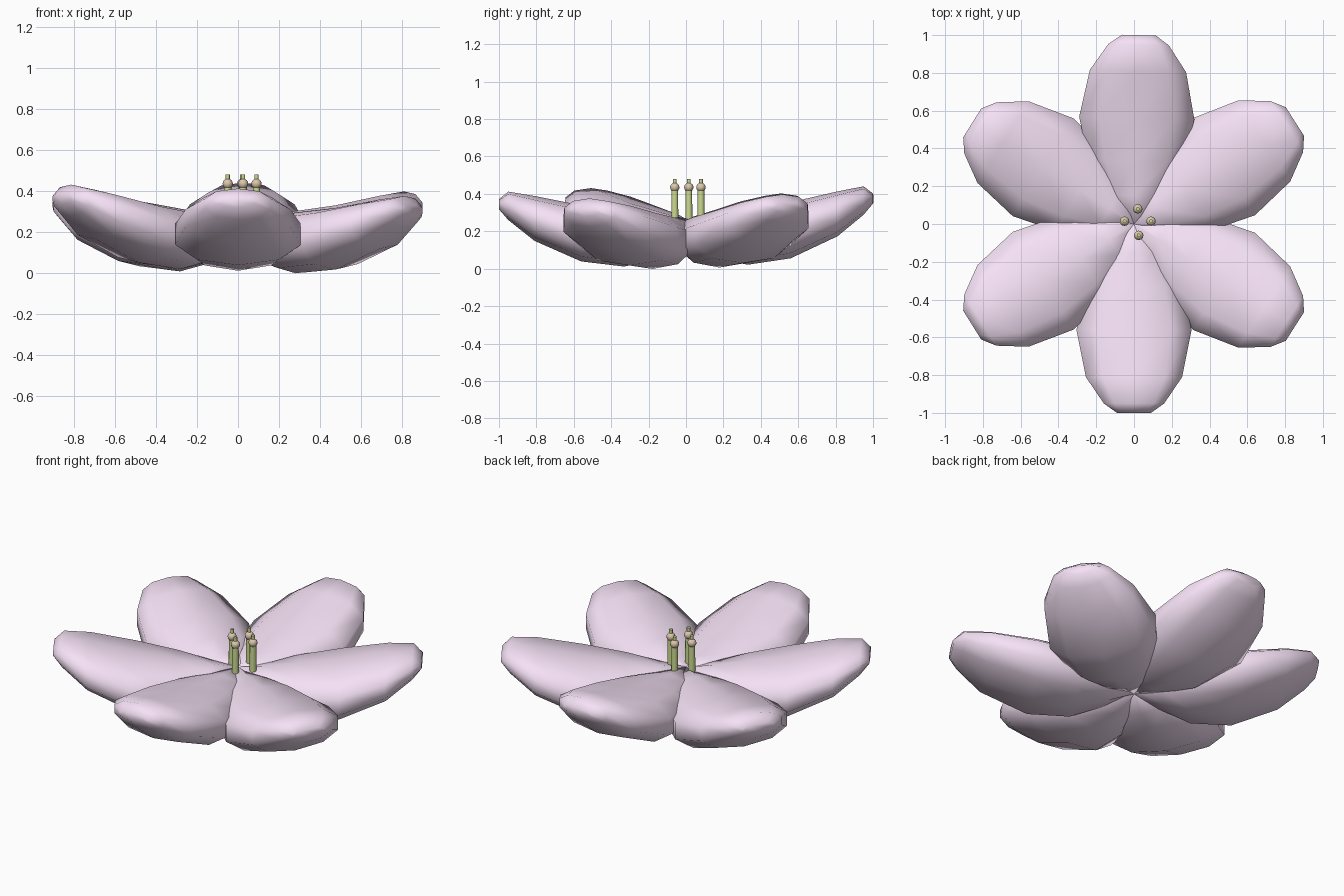
import bpy, bmesh, math
from mathutils import Matrix, Vector

if "Cube" in bpy.data.objects:
    bpy.data.objects.remove(bpy.data.objects["Cube"])


def material(name, rgb):
    m = bpy.data.materials.new(name)
    m.diffuse_color = (*rgb, 1)
    m.use_nodes = True
    m.node_tree.nodes["Principled BSDF"].inputs["Base Color"].default_value = m.diffuse_color
    return m


PINK = material("petal_pink", (0.92, 0.76, 0.92))
GREEN = material("stalk_green", (0.60, 0.70, 0.28))
TAN = material("anther_tan", (0.72, 0.57, 0.42))


def loft(name, rings, mat, angle):
    """Skin a list of equal-length point rings and cap both ends."""
    bm = bmesh.new()
    rows = [[bm.verts.new(p) for p in ring] for ring in rings]
    n = len(rows[0])
    for a, b in zip(rows, rows[1:]):
        for i in range(n):
            j = (i + 1) % n
            bm.faces.new((a[i], a[j], b[j], b[i]))
    bm.faces.new(rows[0][::-1])
    bm.faces.new(rows[-1])
    bmesh.ops.recalc_face_normals(bm, faces=bm.faces)
    me = bpy.data.meshes.new(name)
    bm.to_mesh(me)
    bm.free()
    me.materials.append(mat)
    ob = bpy.data.objects.new(name, me)
    bpy.context.collection.objects.link(ob)
    bpy.context.view_layer.objects.active = ob
    ob.select_set(True)
    bpy.ops.object.shade_smooth_by_angle(angle=math.radians(angle))
    ob.select_set(False)


# Petal sections: distance from centre, half width, middle height, half thickness
SECTIONS = [(0.00, 0.04, 0.185, 0.085), (0.15, 0.15, 0.170, 0.115),
            (0.33, 0.25, 0.166, 0.148), (0.56, 0.305, 0.200, 0.150),
            (0.81, 0.255, 0.285, 0.120), (0.95, 0.160, 0.355, 0.076),
            (1.00, 0.09, 0.365, 0.027)]
SIDES = 10
POWER = 0.9  # below 1 gives fuller, more pillowy sections


def full(v):
    return math.copysign(abs(v) ** POWER, v)


# Six plump petals curving upward: direction, tip height change, length factor
PETALS = [(32.5, -0.035, 1.01), (88.5, 0.01, 1), (148, -0.03, 1.01),
          (212, 0.0, 1.01), (270, -0.02, 1), (327.5, -0.058, 1.01)]
side = full(math.cos(math.pi / SIDES))
for k, (heading, lift, length) in enumerate(PETALS, 1):
    turn = Matrix.Rotation(math.radians(heading), 3, 'Z')
    rings = []
    for r, w, z, h in SECTIONS:
        ring = []
        for i in range(SIDES):
            t = math.tau * (i + 0.5) / SIDES
            ring.append(turn @ Vector((r * length, w * full(math.cos(t)) / side,
                                       z + h * full(math.sin(t)) + lift * r)))
        rings.append(ring)
    loft(f"petal_{k}", rings, PINK, 85)


def lathe(name, profile, x, y, mat):
    loft(name, [[(x + r * math.cos(math.tau * i / 12), y + r * math.sin(math.tau * i / 12), z)
                 for i in range(12)] for r, z in profile], mat, 40)


# Four stamens: stalk, round anther and small tip
for k, (x, y) in enumerate(((0.02, 0.08), (-0.05, 0.015), (0.09, 0.015), (0.025, -0.06)), 1):
    lathe(f"stalk_{k}", [(0.019, 0.24), (0.018, 0.42)], x, y, GREEN)
    ball = [(0.025 * math.sin(math.pi * j / 8), 0.435 - 0.025 * math.cos(math.pi * j / 8))
            for j in range(1, 8)]
    lathe(f"anther_{k}", ball, x, y, TAN)
    lathe(f"stamen_tip_{k}", [(0.010, 0.45), (0.010, 0.48)], x, y, GREEN)
